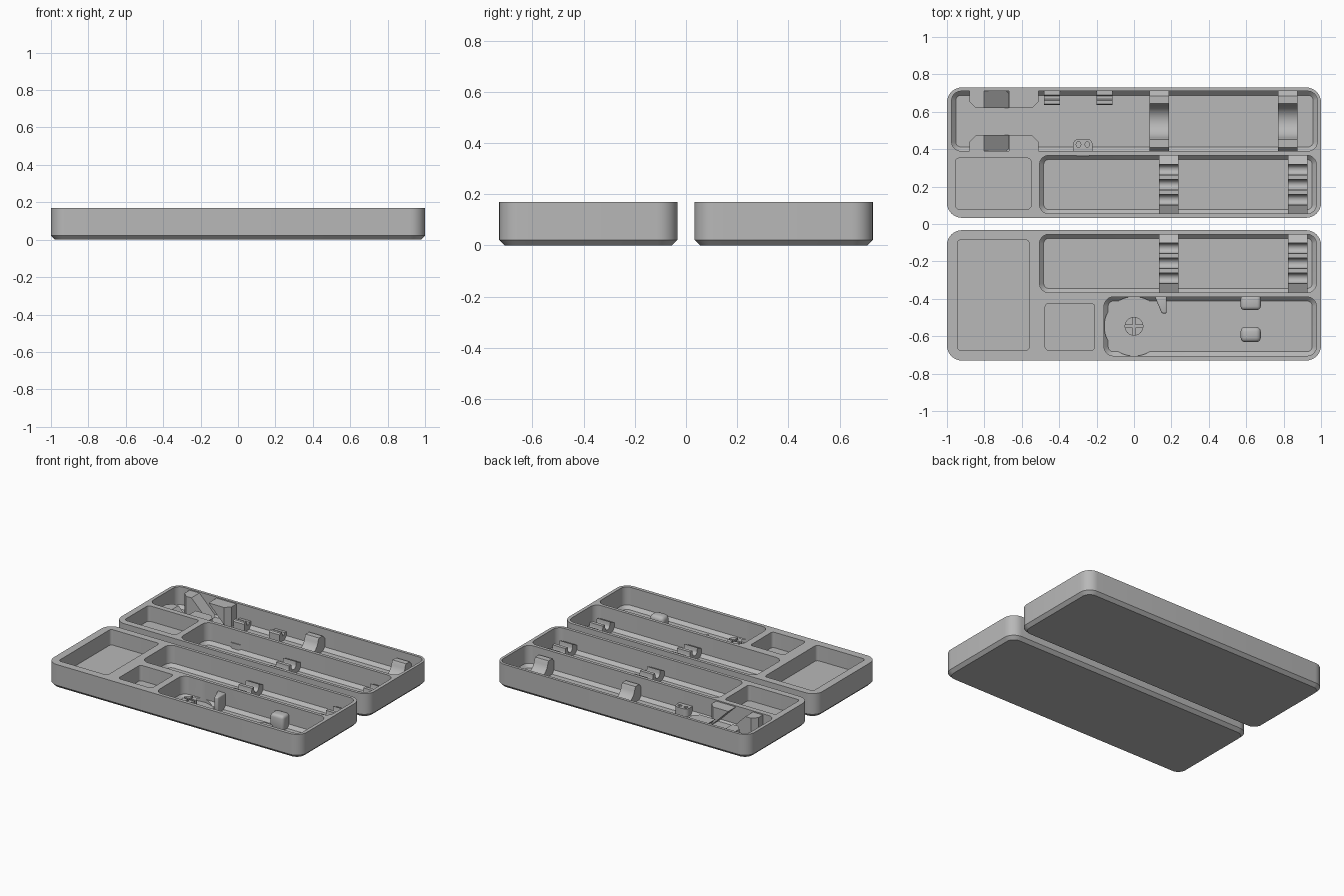
import bpy, bmesh, math
from mathutils import Vector

if "Cube" in bpy.data.objects:
    bpy.data.objects.remove(bpy.data.objects["Cube"], do_unlink=True)

grey = bpy.data.materials.new("plain_grey")
grey.use_nodes = True
grey.diffuse_color = (0.48, 0.48, 0.48, 1)
grey.node_tree.nodes["Principled BSDF"].inputs["Base Color"].default_value = (0.48, 0.48, 0.48, 1)

TOP, FLOOR, SHALLOW = 0.17, 0.02, 0.06


def finish(name, bm):
    bmesh.ops.recalc_face_normals(bm, faces=bm.faces)
    me = bpy.data.meshes.new(name)
    bm.to_mesh(me)
    bm.free()
    me.materials.append(grey)
    ob = bpy.data.objects.new(name, me)
    bpy.context.collection.objects.link(ob)
    return ob


def activate(ob):
    bpy.ops.object.select_all(action="DESELECT")
    ob.select_set(True)
    bpy.context.view_layer.objects.active = ob


def smooth(ob):
    activate(ob)
    bpy.ops.object.shade_smooth_by_angle(angle=math.radians(30))
    return ob


def cut(ob, cutter):
    activate(ob)
    mod = ob.modifiers.new("cut", "BOOLEAN")
    mod.operation, mod.solver, mod.object = "DIFFERENCE", "EXACT", cutter
    bpy.ops.object.modifier_apply(modifier=mod.name)
    bpy.data.objects.remove(cutter, do_unlink=True)


def bevel(ob, width, segments=3):
    activate(ob)
    mod = ob.modifiers.new("bevel", "BEVEL")
    mod.width, mod.segments, mod.limit_method = width, segments, "ANGLE"
    bpy.ops.object.modifier_apply(modifier=mod.name)
    return smooth(ob)


def arc(cx, cy, r, a0, a1, n):
    return [(cx + r * math.cos(math.radians(a0 + (a1 - a0) * i / n)),
             cy + r * math.sin(math.radians(a0 + (a1 - a0) * i / n))) for i in range(n + 1)]


def rounded_rect(x0, x1, y0, y1, r):
    pts = []
    for cx, cy, a in ((x1 - r, y1 - r, 0), (x0 + r, y1 - r, 90),
                      (x0 + r, y0 + r, 180), (x1 - r, y0 + r, 270)):
        pts += arc(cx, cy, r, a, a + 90, 8)
    return pts


def rounded_solid(name, rect, r, levels):
    """Stack of rounded rectangles; each level is (inset, z)."""
    x0, x1, y0, y1 = rect
    bm = bmesh.new()
    rings = [[bm.verts.new((x, y, z)) for x, y in
              rounded_rect(x0 + d, x1 - d, y0 + d, y1 - d, r - d)] for d, z in levels]
    for a, b in zip(rings, rings[1:]):
        for i in range(len(a)):
            j = (i + 1) % len(a)
            bm.faces.new((a[i], a[j], b[j], b[i]))
    bm.faces.new(rings[0][::-1])
    bm.faces.new(rings[-1])
    return finish(name, bm)


def prism(name, pts, axis, lo, hi):
    """Extrude a 2D outline along x (yz outline), y (xz outline) or z (xy outline)."""
    place = {"x": lambda a, b: (lo, a, b), "y": lambda a, b: (a, lo, b),
             "z": lambda a, b: (a, b, lo)}[axis]
    bm = bmesh.new()
    face = bm.faces.new([bm.verts.new(place(*p)) for p in pts])
    out = bmesh.ops.extrude_face_region(bm, geom=[face])
    step = Vector([(hi - lo) * (axis == k) for k in "xyz"])
    bmesh.ops.translate(bm, vec=step, verts=[v for v in out["geom"] if isinstance(v, bmesh.types.BMVert)])
    return finish(name, bm)


def box(name, x0, x1, y0, y1, z1, z0=0.01):
    return prism(name, [(x0, y0), (x1, y0), (x1, y1), (x0, y1)], "z", z0, z1)


def pocket(tray, rect, deep):
    if deep:
        levels = [(0.022, FLOOR), (0, FLOOR + 0.022), (0, 0.2)]
        cut(tray, rounded_solid("pocket", rect, 0.05, levels))
    else:
        cut(tray, rounded_solid("pocket", rect, 0.02, [(0, SHALLOW), (0, 0.2)]))


# Tray bodies with chamfered undersides
shell = [(0.022, 0), (0, 0.022), (0, TOP)]
back_tray = rounded_solid("back_tray", (-1, 1, 0.033, 0.73), 0.08, shell)
front_tray = rounded_solid("front_tray", (-1, 1, -0.73, -0.033), 0.08, shell)

# Compartments
for rect, deep in (((-0.975, 0.98, 0.39, 0.71), True),
                   ((-0.505, 0.975, 0.055, 0.367), True),
                   ((-0.955, -0.55, 0.08, 0.352), False)):
    pocket(back_tray, rect, deep)
for rect, deep in (((-0.505, 0.975, -0.367, -0.055), True),
                   ((-0.16, 0.975, -0.705, -0.39), True),
                   ((-0.945, -0.56, -0.675, -0.085), False),
                   ((-0.475, -0.21, -0.675, -0.425), False)):
    pocket(front_tray, rect, deep)

# Round well in the front compartment
KNOB_Y = -0.547
cut(front_tray, prism("well", arc(0, KNOB_Y, 0.159, 0, 352.5, 47), "z", FLOOR - 0.002, 0.2))
smooth(back_tray)
smooth(front_tray)

# Grooved rests: three round grooves between four teeth
for row, side in (("back", 1), ("front", -1)):
    for col, x in (("left", 0.185), ("right", 0.875)):
        pts = [(0.05, 0.01), (0.05, 0.075)]
        for c in (0.13, 0.21, 0.29):
            pts += [(c - 0.028, 0.1)] + arc(c, 0.08, 0.026, 180, 360, 10) + [(c + 0.028, 0.1)]
        pts += [(0.37, 0.075), (0.37, 0.01)]
        smooth(prism(f"{row}_{col}_grooved_rest", [(side * a, b) for a, b in pts],
                     "x", x - 0.052, x + 0.052))

# Wide round cradles with posts at both walls
for col, x in (("left", 0.135), ("right", 0.822)):
    pts = [(0.385, 0.01), (0.385, 0.1), (0.41, 0.13), (0.452, 0.13)]
    pts += arc(0.548, 0.13, 0.09, 190, 350, 16)
    pts += [(0.645, 0.13), (0.685, 0.13), (0.715, 0.1), (0.715, 0.01)]
    smooth(prism(f"{col}_cradle", pts, "x", x - 0.053, x + 0.053))

# Small wall clips with a lip
for col, x in (("left", -0.438), ("right", -0.158)):
    pts = [(0.715, 0.01), (0.715, 0.07), (0.69, 0.07), (0.685, 0.055), (0.668, 0.055),
           (0.66, 0.085), (0.642, 0.085), (0.635, 0.075), (0.635, 0.01)]
    prism(f"{col}_wall_clip", pts, "x", x - 0.043, x + 0.043)

# Pair of blocks with a slanted slot
for name, wall, inner in (("back_slotted_block", 0.715, 0.62), ("front_slotted_block", 0.385, 0.475)):
    s = 0.035 if wall > inner else -0.035
    block = prism(name, [(-0.88, wall), (-0.88, inner + s), (-0.845, inner), (-0.545, inner),
                         (-0.51, inner + s), (-0.51, wall)], "z", 0.01, 0.162)
    cut(block, prism("slot", [(-0.82, 0.18), (-0.685, 0.18), (-0.535, 0.03), (-0.67, 0.03)],
                     "y", 0.3, 0.8))

# Two-hole holder at the front wall
holder = prism("two_hole_holder", rounded_rect(-0.325, -0.222, 0.36, 0.455, 0.03), "z", 0.01, 0.075)
for x in (-0.297, -0.25):
    cut(holder, prism("hole", arc(x, 0.425, 0.014, 0, 300, 5), "z", 0.03, 0.1))
smooth(holder)

# Cross-slotted knob
knob = prism("cross_slotted_knob", arc(0, KNOB_Y, 0.05, 0, 352.5, 47), "z", 0.01, 0.1)
cut(knob, box("slot", -0.007, 0.007, KNOB_Y - 0.1, KNOB_Y + 0.1, 0.2, 0.03))
cut(knob, box("slot", -0.1, 0.1, KNOB_Y - 0.007, KNOB_Y + 0.007, 0.2, 0.03))
smooth(knob)

# Pointed hook on the wall beside the well
bevel(prism("pointed_hook", [(0.11, -0.385), (0.175, -0.385), (0.175, -0.478), (0.148, -0.478)],
            "z", 0.01, 0.13), 0.008)

# Blocks that grip from both sides
bevel(box("rear_grip_block", 0.57, 0.678, -0.46, -0.38, 0.12), 0.02)
bevel(box("front_grip_block", 0.57, 0.678, -0.632, -0.55, 0.105), 0.025)
